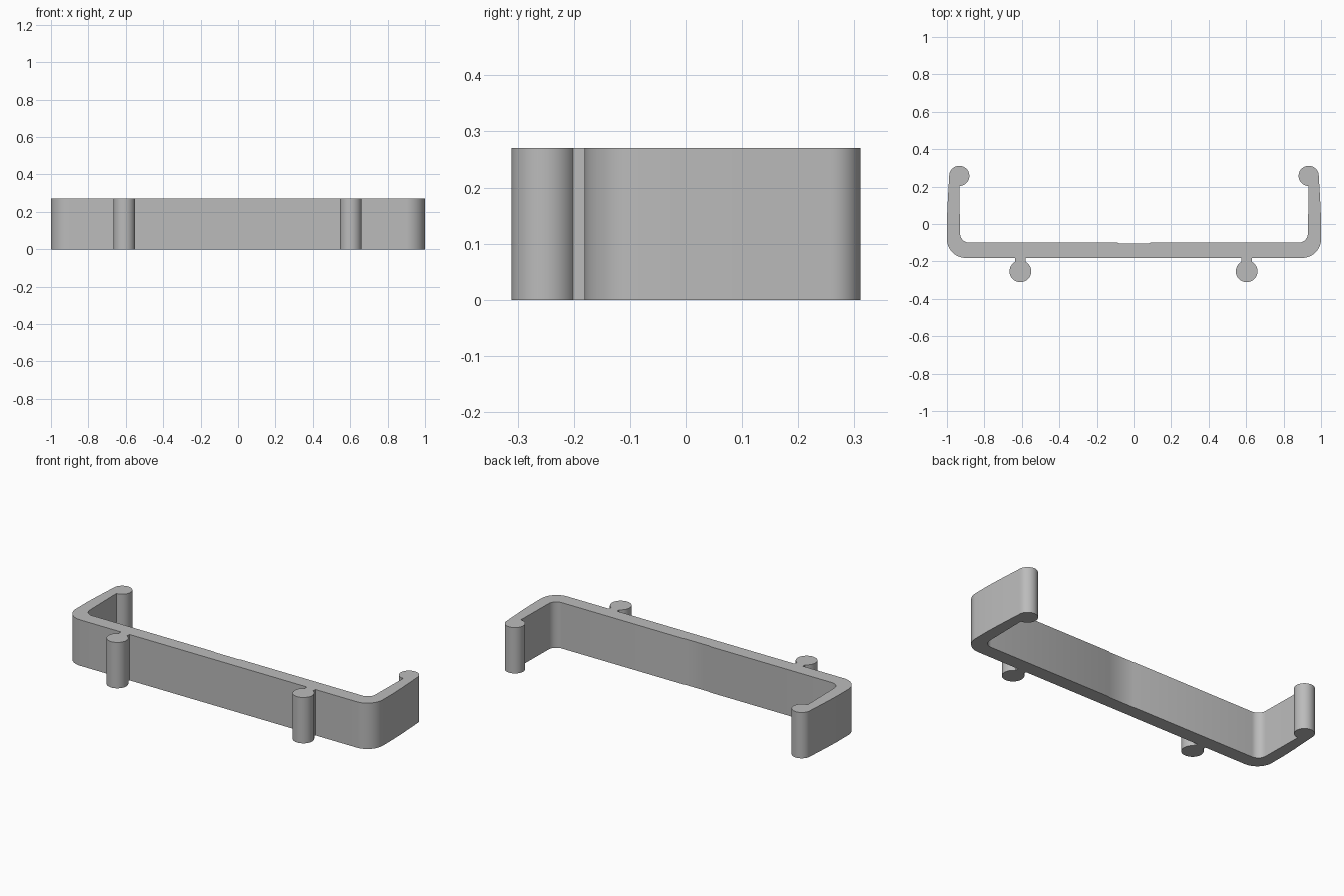
import bpy, bmesh
from math import sin, cos, asin, degrees, radians

cube = bpy.data.objects.get("Cube")
if cube:
    bpy.data.objects.remove(cube, do_unlink=True)

HEIGHT = 0.27
FRONT, BACK = -0.181, -0.10      # faces of the long wall
PEG_R, NECK = 0.058, 0.027       # peg radius, neck half width


def arc(cx, cy, r, start, end, steps):
    angles = [radians(start + (end - start) * i / steps) for i in range(steps + 1)]
    return [(cx + r * cos(a), cy + r * sin(a)) for a in angles]


def half_outline(peg_x):
    """One side of the clip, from the front peg round to the back centre."""
    neck_angle = degrees(asin(NECK / PEG_R))
    pts = [(peg_x - NECK, FRONT)]
    pts += arc(peg_x, -0.253, PEG_R, 90 + neck_angle, 450 - neck_angle, 36)   # peg
    pts += [(peg_x + NECK, FRONT)]
    pts += arc(0.9, FRONT + 0.1, 0.1, -90, 0, 16)                             # outer corner
    pts += [(1.0, 0.02), (0.997, 0.1)]                                        # tapering arm
    pts += arc(0.934, 0.257, 0.054, 0, 270, 32)                               # end bead
    pts += arc(0.88, BACK + 0.05, 0.05, 0, -90, 12)                           # inner corner
    pts += [(0.09, BACK), (0.08, BACK - 0.004)]                               # shallow dip
    return pts


# Full cross-section, mirrored about the centre and extruded upward
left = half_outline(0.603)
right = [(-x, y) for x, y in reversed(half_outline(0.608))]
bm = bmesh.new()
base = bm.faces.new([bm.verts.new((x, y, 0)) for x, y in left + right])
extruded = bmesh.ops.extrude_face_region(bm, geom=[base], use_keep_orig=True)
top_verts = [g for g in extruded["geom"] if isinstance(g, bmesh.types.BMVert)]
bmesh.ops.translate(bm, verts=top_verts, vec=(0, 0, HEIGHT))
bmesh.ops.recalc_face_normals(bm, faces=bm.faces)

mesh = bpy.data.meshes.new("clip_bracket")
bm.to_mesh(mesh)
bm.free()
bracket = bpy.data.objects.new("clip_bracket", mesh)
bpy.context.collection.objects.link(bracket)

# Plain grey plastic
grey = bpy.data.materials.new("grey_plastic")
grey.use_nodes = True
colour = (0.5, 0.5, 0.5, 1)
grey.diffuse_color = colour
grey.node_tree.nodes["Principled BSDF"].inputs["Base Color"].default_value = colour
mesh.materials.append(grey)

# Smooth curves, sharp rims
bpy.ops.object.select_all(action="DESELECT")
bracket.select_set(True)
bpy.context.view_layer.objects.active = bracket
bpy.ops.object.shade_smooth_by_angle(angle=radians(30))
